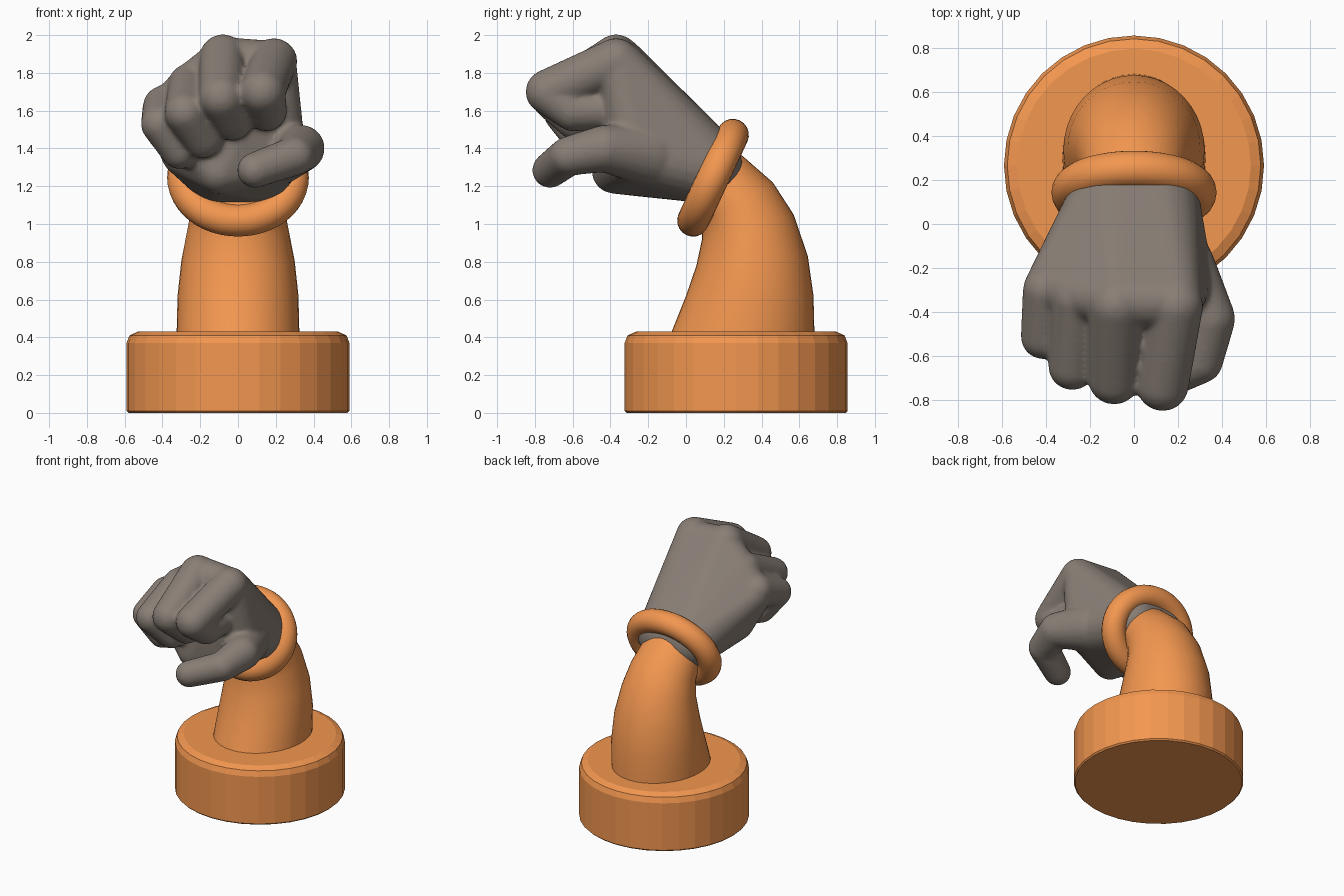
import bpy, bmesh, math
from mathutils import Vector, Matrix

if "Cube" in bpy.data.objects:
    bpy.data.objects.remove(bpy.data.objects["Cube"])

def material(name, rgb):
    m = bpy.data.materials.new(name)
    m.diffuse_color = (*rgb, 1)
    m.use_nodes = True
    m.node_tree.nodes["Principled BSDF"].inputs["Base Color"].default_value = m.diffuse_color
    return m

ORANGE = material("orange", (0.9, 0.31, 0.08))
GREY = material("warm_grey", (0.25, 0.21, 0.18))

def finish(name, bm, mat, angle=None):
    bmesh.ops.recalc_face_normals(bm, faces=bm.faces)
    me = bpy.data.meshes.new(name)
    bm.to_mesh(me)
    bm.free()
    ob = bpy.data.objects.new(name, me)
    bpy.context.collection.objects.link(ob)
    me.materials.append(mat)
    bpy.ops.object.select_all(action='DESELECT')
    ob.select_set(True)
    bpy.context.view_layer.objects.active = ob
    if angle:
        bpy.ops.object.shade_smooth_by_angle(angle=math.radians(angle))
    return ob

def loft(bm, rings, closed=False):
    """Bridge rings of points; cap the ends unless the loft closes on itself."""
    vs = [[bm.verts.new(p) for p in r] for r in rings]
    n = len(vs[0])
    pairs = list(zip(vs, vs[1:])) + ([(vs[-1], vs[0])] if closed else [])
    for a, b in pairs:
        for i in range(n):
            j = (i + 1) % n
            bm.faces.new((a[i], a[j], b[j], b[i]))
    if not closed:
        bm.faces.new(vs[0][::-1])
        bm.faces.new(vs[-1])

def angles(n):
    return [2 * math.pi * i / n for i in range(n)]

# Faceted round base with a bevelled rim
bm = bmesh.new()
profile = [(0.58, 0), (0.59, 0.01), (0.59, 0.37), (0.575, 0.41), (0.53, 0.43)]
loft(bm, [[(r * math.cos(t), 0.265 + r * math.sin(t), z) for t in angles(32)]
          for r, z in profile])
finish("base", bm, ORANGE)

# Bent tapering arm: front edge (y, z), back edge (y, z), half width
bm = bmesh.new()
sections = [((-0.08, 0.42), (0.68, 0.42), 0.325), ((0.0, 0.62), (0.675, 0.62), 0.32),
            ((0.055, 0.78), (0.645, 0.83), 0.30), ((0.085, 0.92), (0.57, 1.05), 0.265),
            ((0.085, 1.0), (0.46, 1.22), 0.24), ((0.06, 1.05), (0.3, 1.36), 0.22),
            ((0.02, 1.1), (0.2, 1.42), 0.2)]
rings = []
for f, b, w in sections:
    f, b = Vector((0, *f)), Vector((0, *b))
    rings.append([(f + b) / 2 + (b - f) / 2 * math.cos(t) + Vector((w * math.sin(t), 0, 0))
                  for t in angles(40)])
loft(bm, rings)
finish("arm", bm, ORANGE, 40)

# Oval wrist ring, tilted with the arm
bm = bmesh.new()
up, axis = Vector((0, 0.42, 0.907)), Vector((0, -0.907, 0.42))
rings = []
for t in angles(48):
    out = Vector((math.cos(t), 0, 0)) + up * math.sin(t)
    c = Vector((0.29 * math.cos(t), 0.143, 1.245)) + up * 0.25 * math.sin(t)
    rings.append([c + out * 0.085 * math.cos(s) + axis * 0.085 * math.sin(s)
                  for s in angles(20)])
loft(bm, rings, closed=True)
finish("wrist_ring", bm, ORANGE, 60)

# Fist: every piece is the hull of a few balls (x, y, z, radius)
def hull(bm, balls):
    part = bmesh.new()
    for x, y, z, r in balls:
        bmesh.ops.create_icosphere(part, subdivisions=3, radius=r,
                                   matrix=Matrix.Translation((x, y, z)))
    res = bmesh.ops.convex_hull(part, input=part.verts)
    junk = {v for v in res["geom_interior"] + res["geom_unused"]
            if isinstance(v, bmesh.types.BMVert) and v.is_valid}
    bmesh.ops.delete(part, geom=list(junk), context='VERTS')
    outer = set(g for g in res["geom"] if isinstance(g, bmesh.types.BMFace) and g.is_valid)
    extra = [f for f in part.faces if f not in outer]
    bmesh.ops.delete(part, geom=extra, context='FACES')
    me = bpy.data.meshes.new("tmp")
    bmesh.ops.recalc_face_normals(part, faces=part.faces)
    part.to_mesh(me)
    part.free()
    bm.from_mesh(me)
    bpy.data.meshes.remove(me)

palm = [(-0.1, 0.1, 1.31, 0.2), (0.1, 0.1, 1.31, 0.2),
        (0.19, -0.35, 1.85, 0.12), (-0.07, -0.35, 1.87, 0.12),
        (-0.25, -0.32, 1.74, 0.11), (-0.38, -0.29, 1.59, 0.12),
        (-0.28, -0.2, 1.38, 0.13), (-0.1, -0.38, 1.28, 0.12), (0.2, -0.25, 1.37, 0.16)]
fingers = [
    # index, middle, ring, little: knuckle, bend, bend, tip
    [(0.19, -0.37, 1.86, .125), (0.13, -0.73, 1.70, .12), (0.15, -0.60, 1.60, .11), (0.15, -0.44, 1.6, .1)],
    [(-0.08, -0.37, 1.88, .125), (-0.09, -0.70, 1.67, .12), (-0.03, -0.58, 1.55, .11), (-0.02, -0.42, 1.56, .1)],
    [(-0.26, -0.34, 1.74, .11), (-0.28, -0.645, 1.59, .11), (-0.19, -0.54, 1.45, .105), (-0.15, -0.4, 1.48, .1)],
    [(-0.39, -0.30, 1.62, .115), (-0.41, -0.51, 1.53, .105), (-0.31, -0.47, 1.39, .1), (-0.24, -0.36, 1.4, .1)],
    # thumb
    [(0.2, -0.2, 1.37, .17), (0.335, -0.43, 1.4, .125), (0.3, -0.62, 1.36, .105), (0.09, -0.72, 1.285, .095)]]
bm = bmesh.new()
hull(bm, palm)
for finger in fingers:
    for a, b in zip(finger, finger[1:]):
        hull(bm, (a, b))
hand = finish("fist", bm, GREY)
m = hand.modifiers.new("merge", 'REMESH')
m.mode, m.voxel_size, m.use_smooth_shade = 'VOXEL', 0.014, True
m = hand.modifiers.new("soften", 'SMOOTH')
m.factor, m.iterations = 0.5, 8
